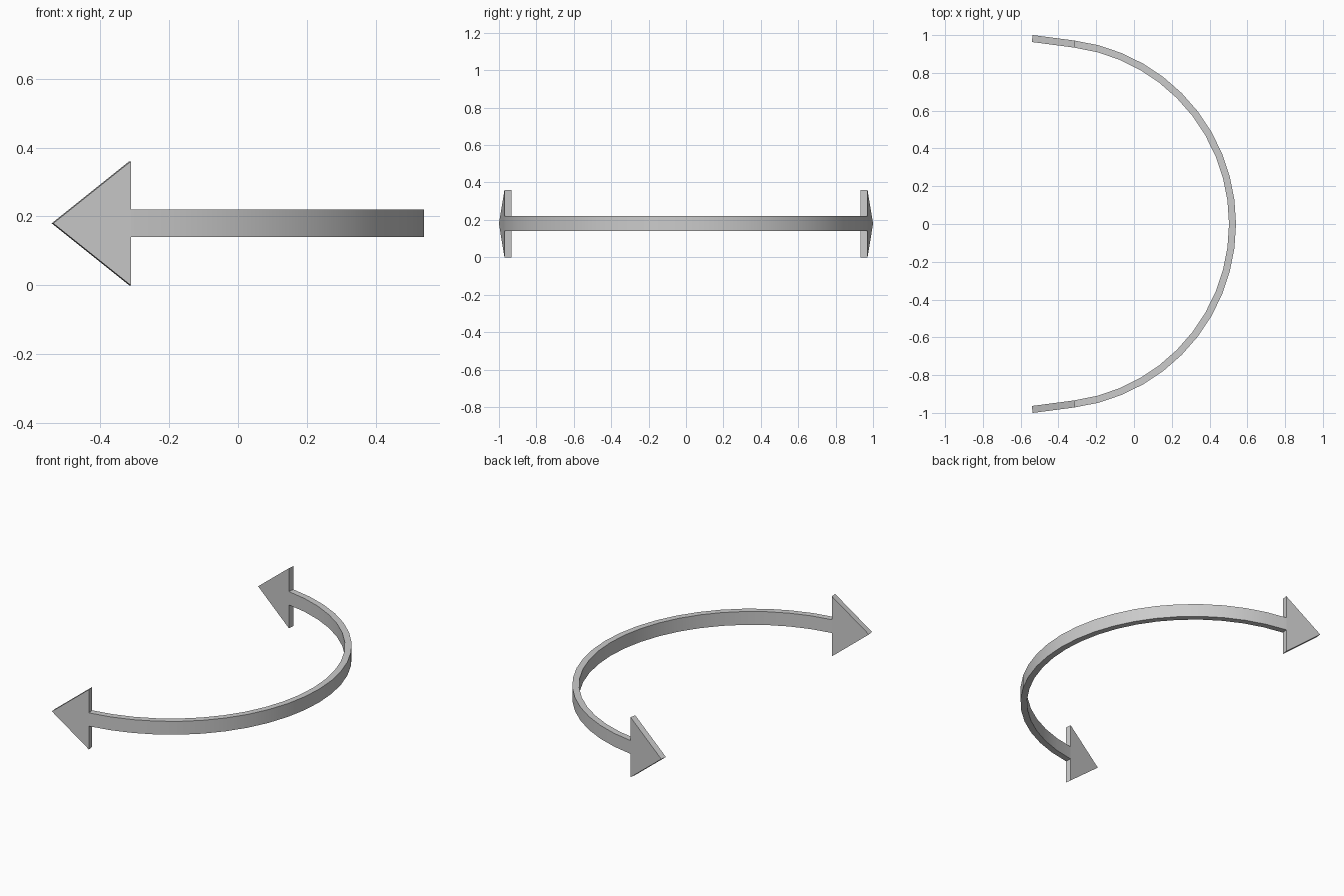
import bpy, bmesh
from math import radians, sin, cos

if "Cube" in bpy.data.objects:
    bpy.data.objects.remove(bpy.data.objects["Cube"])

R_OUT, R_IN = 0.979, 0.942         # band radii
CX = 0.54 - R_OUT                  # arc centre on x
N, STEP = 11, radians(7.5)         # segments per half, angle per segment
END = N * STEP
HEAD_LEN = 0.227
Z_LOW, Z_HIGH, Z_MID, Z_TOP = 0.14, 0.22, 0.18, 0.36


def arc_point(r, a, z):
    return (CX + r * cos(a), r * sin(a), z)


def tip_point(r, side):
    x, y, z = arc_point(r, side * END, Z_MID)
    return (x - HEAD_LEN * sin(END), y + side * HEAD_LEN * cos(END), z)


def wall(bm, layer):
    """One curved skin: band quads plus an arrowhead at each end."""
    low = [bm.verts.new(arc_point(layer, i * STEP, Z_LOW)) for i in range(-N, N + 1)]
    high = [bm.verts.new(arc_point(layer, i * STEP, Z_HIGH)) for i in range(-N, N + 1)]
    heads = []
    for side in (-1, 1):
        heads.append([bm.verts.new(arc_point(layer, side * END, 0)),
                      bm.verts.new(tip_point(layer, side)),
                      bm.verts.new(arc_point(layer, side * END, Z_TOP))])
    for i in range(2 * N):
        bm.faces.new((low[i], low[i + 1], high[i + 1], high[i]))
    for k, head in zip((0, -1), heads):
        bm.faces.new([low[k]] + head + [high[k]])
    # Outline of the skin, in order
    return low + heads[1] + high[::-1] + heads[0][::-1]


bm = bmesh.new()
outer, inner = wall(bm, R_OUT), wall(bm, R_IN)

# Rim joining the two skins
for i in range(len(outer)):
    j = (i + 1) % len(outer)
    bm.faces.new((outer[i], outer[j], inner[j], inner[i]))
bmesh.ops.recalc_face_normals(bm, faces=bm.faces[:])

# Smooth band, crisp rims and head joints
for f in bm.faces:
    f.smooth = True
for e in bm.edges:
    joint = any(len(f.verts) == 5 for f in e.link_faces)
    e.smooth = not joint and e.calc_face_angle(0) < radians(30)

mesh = bpy.data.meshes.new("curved_double_arrow")
bm.to_mesh(mesh)
bm.free()
bpy.context.collection.objects.link(bpy.data.objects.new("curved_double_arrow", mesh))
